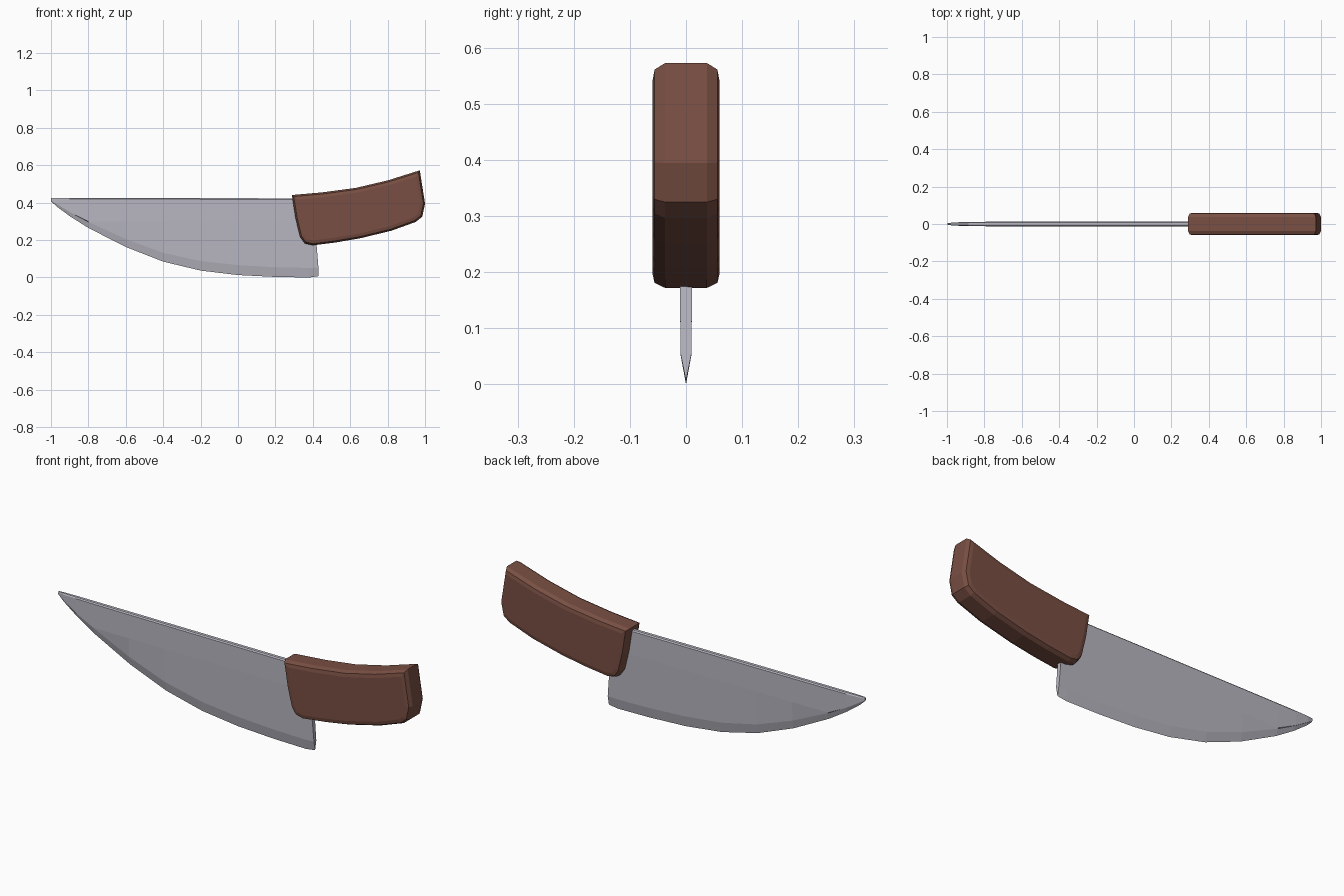
import bpy
from mathutils import Vector

if "Cube" in bpy.data.objects:
    bpy.data.objects.remove(bpy.data.objects["Cube"])


def material(name, rgb):
    m = bpy.data.materials.new(name)
    m.diffuse_color = (*rgb, 1)
    m.use_nodes = True
    m.node_tree.nodes["Principled BSDF"].inputs["Base Color"].default_value = m.diffuse_color
    return m


def loft(name, rings, mat):
    """Join equal-length closed rings into a capped solid."""
    n = len(rings[0])
    verts = [p for ring in rings for p in ring]
    faces = [tuple(range(n)), tuple(range(len(verts) - n, len(verts)))]
    for r in range(len(rings) - 1):
        for i in range(n):
            a, b = r * n + i, r * n + (i + 1) % n
            faces.append((a, b, b + n, a + n))
    mesh = bpy.data.meshes.new(name)
    mesh.from_pydata(verts, [], faces)
    mesh.materials.append(mat)
    obj = bpy.data.objects.new(name, mesh)
    bpy.context.collection.objects.link(obj)
    bpy.context.view_layer.objects.active = obj
    # Make all normals point outward
    bpy.ops.object.mode_set(mode='EDIT')
    bpy.ops.mesh.select_all(action='SELECT')
    bpy.ops.mesh.normals_make_consistent(inside=False)
    bpy.ops.object.mode_set(mode='OBJECT')
    return obj


def inset(points, d):
    """Mitred inward offset of a clockwise outline."""
    pts = [Vector(p) for p in points]
    out = []
    for i, p in enumerate(pts):
        e1 = (p - pts[i - 1]).normalized()
        e2 = (pts[(i + 1) % len(pts)] - p).normalized()
        n1, n2 = Vector((e1.y, -e1.x)), Vector((e2.y, -e2.x))
        out.append(p + d * (n1 + n2) / (1 + n1.dot(n2)))
    return out


steel = material("steel", (0.48, 0.47, 0.53))
wood = material("brown_wood", (0.19, 0.078, 0.056))

# Blade stations: x, cutting edge z, bevel line z, half thickness, heel slant
stations = [(-1.0, 0.408, 0.412, 0.003, 0), (-0.97, 0.380, 0.393, 0.008, 0),
            (-0.90, 0.328, 0.350, 0.011, 0), (-0.80, 0.265, 0.297, 0.012, 0),
            (-0.60, 0.163, 0.205, 0.013, 0), (-0.40, 0.085, 0.132, 0.013, 0),
            (-0.20, 0.037, 0.088, 0.013, 0), (0.0, 0.013, 0.066, 0.013, 0),
            (0.20, 0.003, 0.055, 0.013, 0), (0.38, 0.0, 0.051, 0.013, 0.02),
            (0.43, 0.007, 0.053, 0.013, 0.04)]
rings = []
for x, edge, bevel, w, slant in stations:
    spine = 0.426 - 0.003 * (x + 1) / 1.43
    low = max(bevel, min(0.3, spine - 0.012))
    xt = x - slant
    rings.append([(x, 0, edge), (x, w * 0.72, bevel), (x - slant * 0.5, w, low),
                  (xt, w, spine - 0.006), (xt, w * 0.6, spine),
                  (xt, -w * 0.6, spine), (xt, -w, spine - 0.006),
                  (x - slant * 0.5, -w, low), (x, -w * 0.72, bevel)])
loft("blade", rings, steel)

# Handle: curved side outline with rounded rims on both faces
outline = [(0.288, 0.441), (0.45, 0.455), (0.63, 0.479), (0.80, 0.519),
           (0.972, 0.573), (0.985, 0.49), (1.0, 0.395), (0.985, 0.325),
           (0.95, 0.297), (0.82, 0.250), (0.65, 0.209), (0.52, 0.187),
           (0.40, 0.172), (0.357, 0.182), (0.332, 0.217), (0.308, 0.315)]
half = [(0.060, 0.026), (0.056, 0.009), (0.037, 0.0)]
layers = [(-y, d) for y, d in half] + [(y, d) for y, d in reversed(half)]
loft("handle", [[(p.x, y, p.y) for p in inset(outline, d)] for y, d in layers], wood)
